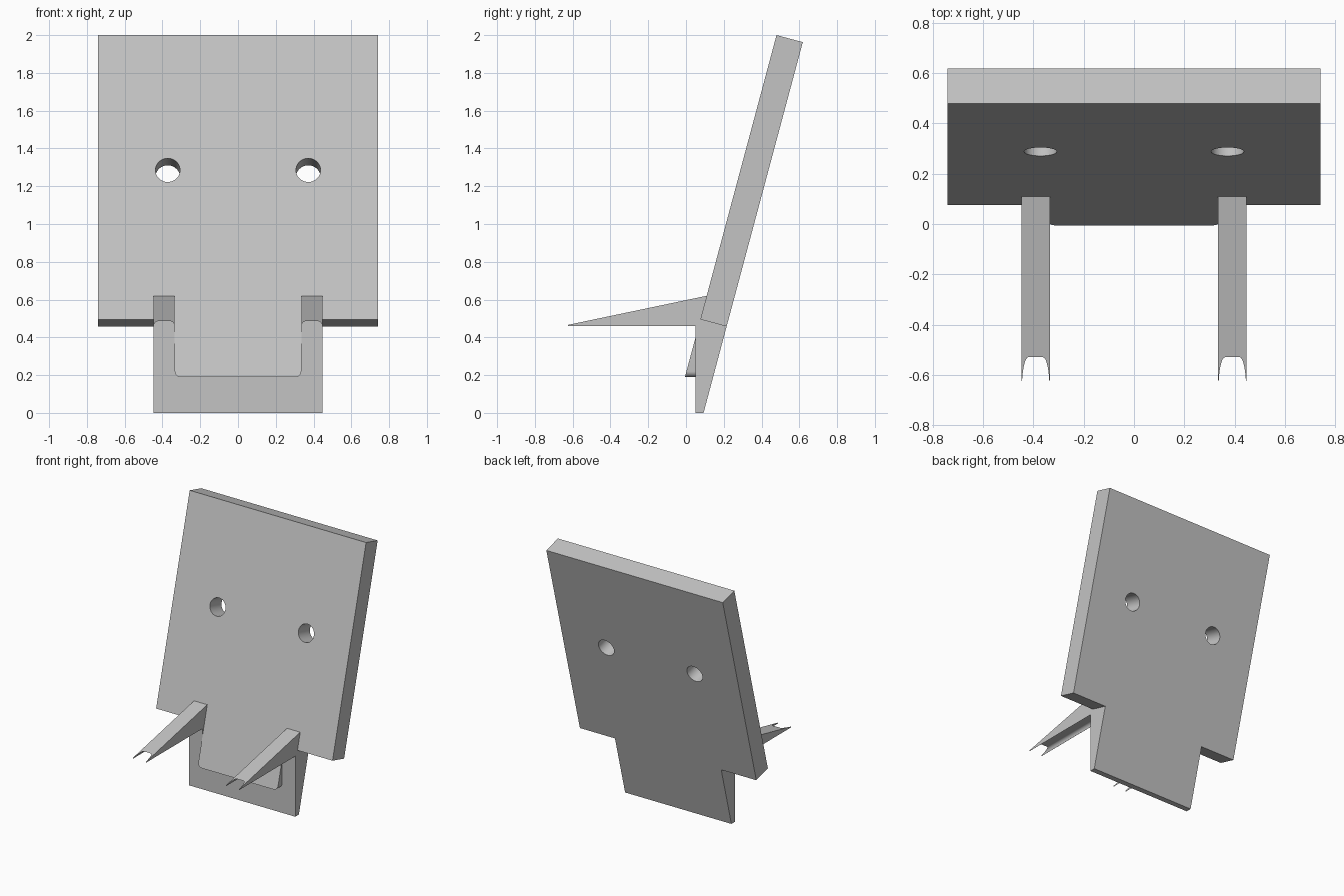
import bpy, bmesh, math
from mathutils import Matrix, Vector

cube = bpy.data.objects.get("Cube")
if cube:
    bpy.data.objects.remove(cube, do_unlink=True)

TILT = math.radians(15)
SLOPE = math.tan(TILT)
THICK = 0.144
TAB_X, INNER_X, PLATE_X = 0.447, 0.335, 0.742

grey = bpy.data.materials.new("plain grey")
grey.use_nodes = True
COLOUR = (0.55, 0.55, 0.55, 1)
grey.diffuse_color = COLOUR
grey.node_tree.nodes["Principled BSDF"].inputs["Base Color"].default_value = COLOUR


def front_y(z):
    """Depth of the leaning front face at height z."""
    return 0.076 + (z - 0.495) * SLOPE


def behind(z):
    """Point on the back face, square to the front point at height z."""
    return (front_y(z) + THICK * math.cos(TILT), z - THICK * math.sin(TILT))


def finish(name, bm):
    bmesh.ops.recalc_face_normals(bm, faces=bm.faces)
    mesh = bpy.data.meshes.new(name)
    bm.to_mesh(mesh)
    bm.free()
    mesh.materials.append(grey)
    obj = bpy.data.objects.new(name, mesh)
    bpy.context.collection.objects.link(obj)
    return obj


def prism(name, points, offset):
    """Extrude a closed outline of 3D points along offset."""
    bm = bmesh.new()
    face = bm.faces.new([bm.verts.new(p) for p in points])
    new = bmesh.ops.extrude_face_region(bm, geom=[face])["geom"]
    verts = [v for v in new if isinstance(v, bmesh.types.BMVert)]
    bmesh.ops.translate(bm, verts=verts, vec=offset)
    return finish(name, bm)


def side_prism(name, profile, x0, x1):
    return prism(name, [(x0, y, z) for y, z in profile], (x1 - x0, 0, 0))


def cut(obj, cutter):
    cutter.hide_render = True
    mod = obj.modifiers.new("cut", "BOOLEAN")
    mod.operation, mod.solver, mod.object = "DIFFERENCE", "EXACT", cutter
    bpy.context.view_layer.objects.active = obj
    bpy.ops.object.modifier_apply(modifier=mod.name)
    bpy.data.objects.remove(cutter, do_unlink=True)


def smooth(obj):
    bpy.ops.object.select_all(action="DESELECT")
    obj.select_set(True)
    bpy.context.view_layer.objects.active = obj
    bpy.ops.object.shade_smooth_by_angle(angle=math.radians(30))


# Leaning plate with two round holes
plate = side_prism("back_plate", [(front_y(0.495), 0.495), (front_y(2), 2),
                                  behind(2), behind(0.495)], -PLATE_X, PLATE_X)
for side in (-1, 1):
    bm = bmesh.new()
    place = (Matrix.Translation((side * 0.372, front_y(1.285), 1.285))
             @ Matrix.Rotation(math.pi / 2 - TILT, 4, "X"))
    bmesh.ops.create_cone(bm, cap_ends=True, segments=48, radius1=0.065,
                          radius2=0.065, depth=0.6, matrix=place)
    cut(plate, finish("hole_cutter", bm))
smooth(plate)

# Tapered tab below the plate
meet = 0.495 + (0.05 - 0.076) / SLOPE
side_prism("lower_tab", [(0.05, 0), (0.093, 0), behind(0.495),
                         (front_y(0.495), 0.495), (0.05, meet)], -TAB_X, TAB_X)

# Raised wedge on the tab, flush with the plate, with rounded lower corners
bm = bmesh.new()
RADIUS, LOW = 0.03, 0.19
outline = [(-INNER_X, meet)]
for side, start in ((-1, 180), (1, 270)):
    for i in range(9):
        a = math.radians(start + 90 * i / 8)
        outline.append((side * (INNER_X - RADIUS) + RADIUS * math.cos(a),
                        LOW + RADIUS + RADIUS * math.sin(a)))
outline.append((INNER_X, meet))
front = [bm.verts.new((x, front_y(z), z)) for x, z in outline]
rear = [bm.verts.new((x, 0.05, z)) for x, z in outline[1:-1]]
rear = [front[0]] + rear + [front[-1]]
bm.faces.new(front)
bm.faces.new(rear)
for i in range(len(front) - 1):
    ring = [front[i], front[i + 1], rear[i + 1], rear[i]]
    bm.faces.new(list(dict.fromkeys(ring)))
smooth(finish("front_wedge", bm))

# Pointed arms, hollowed underneath by an arched groove
FLOOR, TOP = 0.46, 0.486
for side, label in ((-1, "right"), (1, "left")):
    arm = side_prism(label + "_arm", [(-0.625, FLOOR), (0.05, FLOOR), (0.05, meet),
                                      (front_y(0.62), 0.62), (-0.625, 0.466)],
                     side * INNER_X, side * TAB_X)
    mid, half, r = side * (INNER_X + TAB_X) / 2, (TAB_X - INNER_X) / 2 - 0.001, TOP - FLOOR
    arch = [(mid - half, FLOOR - 0.02)]
    for sign, start in ((-1, 180), (1, 90)):
        for i in range(9):
            a = math.radians(start - 90 * i / 8)
            arch.append((mid + sign * (half - r) + r * math.cos(a),
                         FLOOR + r * math.sin(a)))
    arch.append((mid + half, FLOOR - 0.02))
    cut(arm, prism("groove_cutter", [(x, -0.7, z) for x, z in arch], Vector((0, 0.75, 0))))
    smooth(arm)
